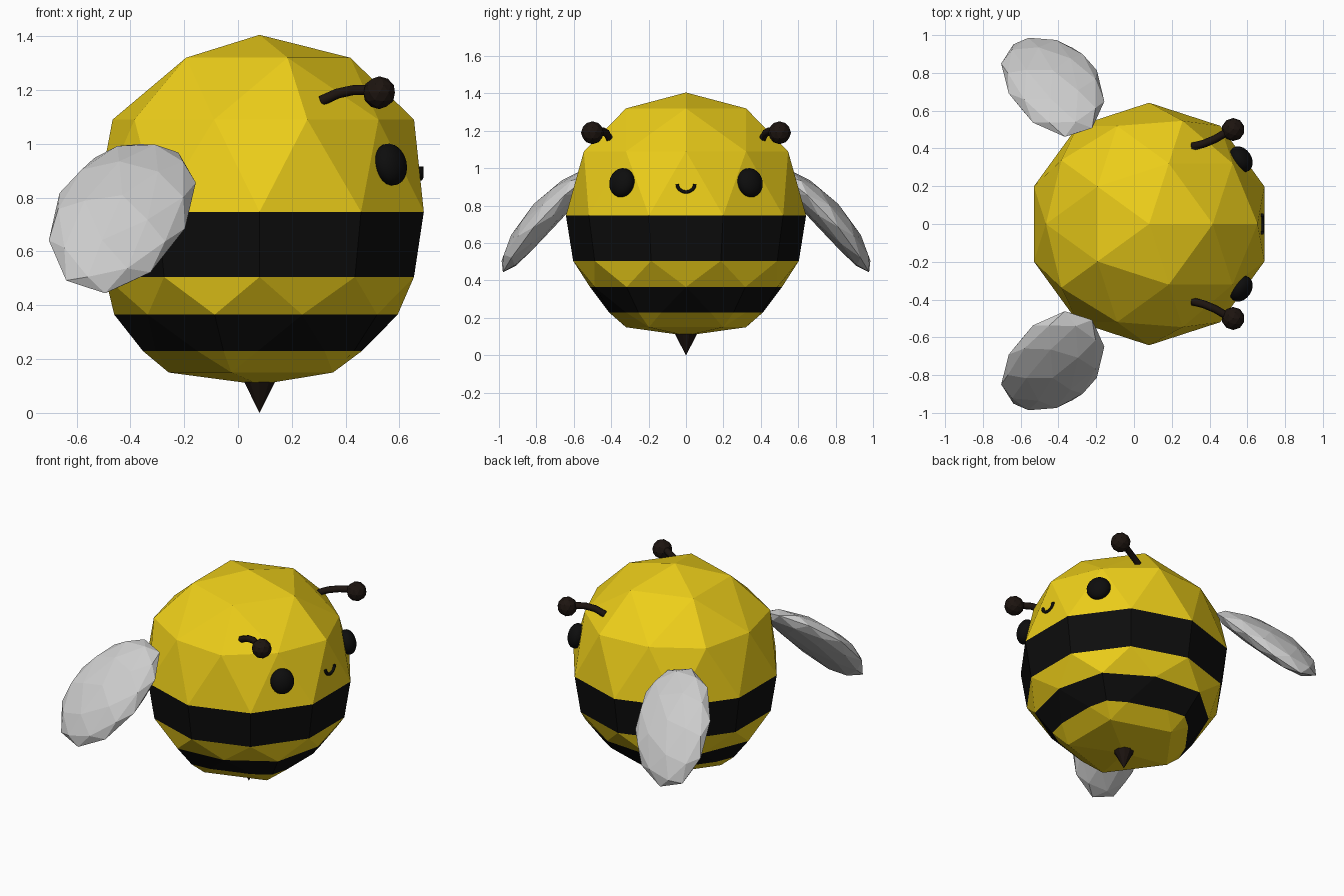
import bpy, bmesh
from math import sin, cos, pi, radians
from mathutils import Vector, Matrix

if "Cube" in bpy.data.objects:
    bpy.data.objects.remove(bpy.data.objects["Cube"])


def material(name, rgb):
    m = bpy.data.materials.new(name)
    m.diffuse_color = (*rgb, 1)
    m.use_nodes = True
    m.node_tree.nodes["Principled BSDF"].inputs["Base Color"].default_value = m.diffuse_color
    return m


YELLOW = material("yellow", (0.85, 0.62, 0.01))
BLACK = material("black", (0.004, 0.004, 0.004))
BROWN = material("dark_brown", (0.012, 0.007, 0.005))


def finish(name, bm, mats=(), smooth=False):
    bmesh.ops.recalc_face_normals(bm, faces=bm.faces[:])
    for f in bm.faces:
        f.smooth = smooth
    me = bpy.data.meshes.new(name)
    bm.to_mesh(me)
    bm.free()
    for m in mats:
        me.materials.append(m)
    ob = bpy.data.objects.new(name, me)
    bpy.context.collection.objects.link(ob)
    return ob


def tube(name, pts, radius, mat):
    cu = bpy.data.curves.new(name, 'CURVE')
    cu.dimensions = '3D'
    cu.bevel_depth, cu.bevel_resolution, cu.use_fill_caps = radius, 1, True
    sp = cu.splines.new('POLY')
    sp.points.add(len(pts) - 1)
    for p, co in zip(sp.points, pts):
        p.co = (*co, 1)
    cu.materials.append(mat)
    ob = bpy.data.objects.new(name, cu)
    bpy.context.collection.objects.link(ob)
    return ob


# Body: icosphere split at its equator, rings levelled, black belt bridged in
CX = 0.08
bm = bmesh.new()
bmesh.ops.create_icosphere(bm, subdivisions=2, radius=1)
equator = [e for e in bm.edges if all(abs(v.co.z) < 1e-3 for v in e.verts)]
bmesh.ops.split_edges(bm, edges=equator)
lower = {v for f in bm.faces if f.calc_center_median().z < 0 for v in f.verts}
# limit on |z|: (upper height, lower height, lower width factor)
rings = [(0.1, 0.747, 0.505, 0.94), (0.6, 1.09, 0.365, 0.94),
         (0.9, 1.32, 0.15, 1), (2, 1.405, 0.105, 1)]
for v in bm.verts:
    _, up, low, k = next(r for r in rings if abs(v.co.z) < r[0])
    s = 0.642 * (k if v in lower else 1)
    v.co = (CX + v.co.x * s, v.co.y * s, low if v in lower else up)
bmesh.ops.bridge_loops(bm, edges=[e for e in bm.edges if e.is_boundary])
# lower stripe edge
bmesh.ops.bisect_plane(bm, geom=bm.verts[:] + bm.edges[:] + bm.faces[:],
                       plane_co=(0, 0, 0.23), plane_no=(0, 0, 1))
for v in bm.verts:
    if abs(v.co.z - 0.23) < 1e-4:
        v.co.x = CX + (v.co.x - CX) * 1.05
        v.co.y *= 1.05
for f in bm.faces:
    z = f.calc_center_median().z
    f.material_index = int(0.505 < z < 0.747 or 0.23 < z < 0.365)
finish("body", bm, [YELLOW, BLACK])

# Stinger
bm = bmesh.new()
bmesh.ops.create_cone(bm, cap_ends=True, segments=10, radius1=0, radius2=0.068, depth=0.13,
                      matrix=Matrix.Translation((CX, 0, 0.065)))
finish("stinger", bm, [BROWN])

# Mouth
tube("mouth", [(0.679, 0.047 * cos(a), 0.915 - 0.042 * sin(a))
               for a in [pi * i / 10 for i in range(11)]], 0.01, BLACK)


def wing_point(p):
    """Tilted egg laid in a sheet (x, s), with the sheet bent down along an arc."""
    t = radians(21)
    a, b, n = p.x * 0.40, p.y * 0.25, p.z * 0.082
    x = -0.43 - a * sin(t) - b * cos(t)
    s = 0.385 + a * cos(t) - b * sin(t)
    t0, r = radians(33), 1.576
    th = t0 + s / r
    return Vector((x, 0.46 + r * (sin(th) - sin(t0)) + n * sin(th),
                   1.0 - r * (cos(t0) - cos(th)) + n * cos(th)))


for label, side in (("left", 1), ("right", -1)):
    # Wing
    bm = bmesh.new()
    bmesh.ops.create_icosphere(bm, subdivisions=2, radius=1)
    for v in bm.verts:
        v.co = wing_point(v.co)
        v.co.y *= side
    finish(label + "_wing", bm)

    # Eye: ellipsoid lying against the body
    bm = bmesh.new()
    bmesh.ops.create_uvsphere(bm, u_segments=20, v_segments=12, radius=1)
    bm.transform(Matrix.Translation((0.567, 0.343 * side, 0.923))
                 @ Matrix.Rotation(radians(35 * side), 4, 'Z')
                 @ Matrix.Rotation(radians(-14), 4, 'Y')
                 @ Matrix.Diagonal((0.053, 0.074, 0.079, 1)))
    finish(label + "_eye", bm, [BLACK], True)

    # Antenna stalk and ball
    tube(label + "_antenna_stalk",
         [(x, y * side, z) for x, y, z in ((0.31, 0.41, 1.16), (0.37, 0.425, 1.187),
          (0.43, 0.45, 1.2), (0.48, 0.48, 1.2), (0.525, 0.5, 1.19))], 0.021, BROWN)
    bm = bmesh.new()
    bmesh.ops.create_icosphere(bm, subdivisions=2, radius=0.061,
                               matrix=Matrix.Translation((0.525, 0.5 * side, 1.19)))
    finish(label + "_antenna_ball", bm, [BROWN])
